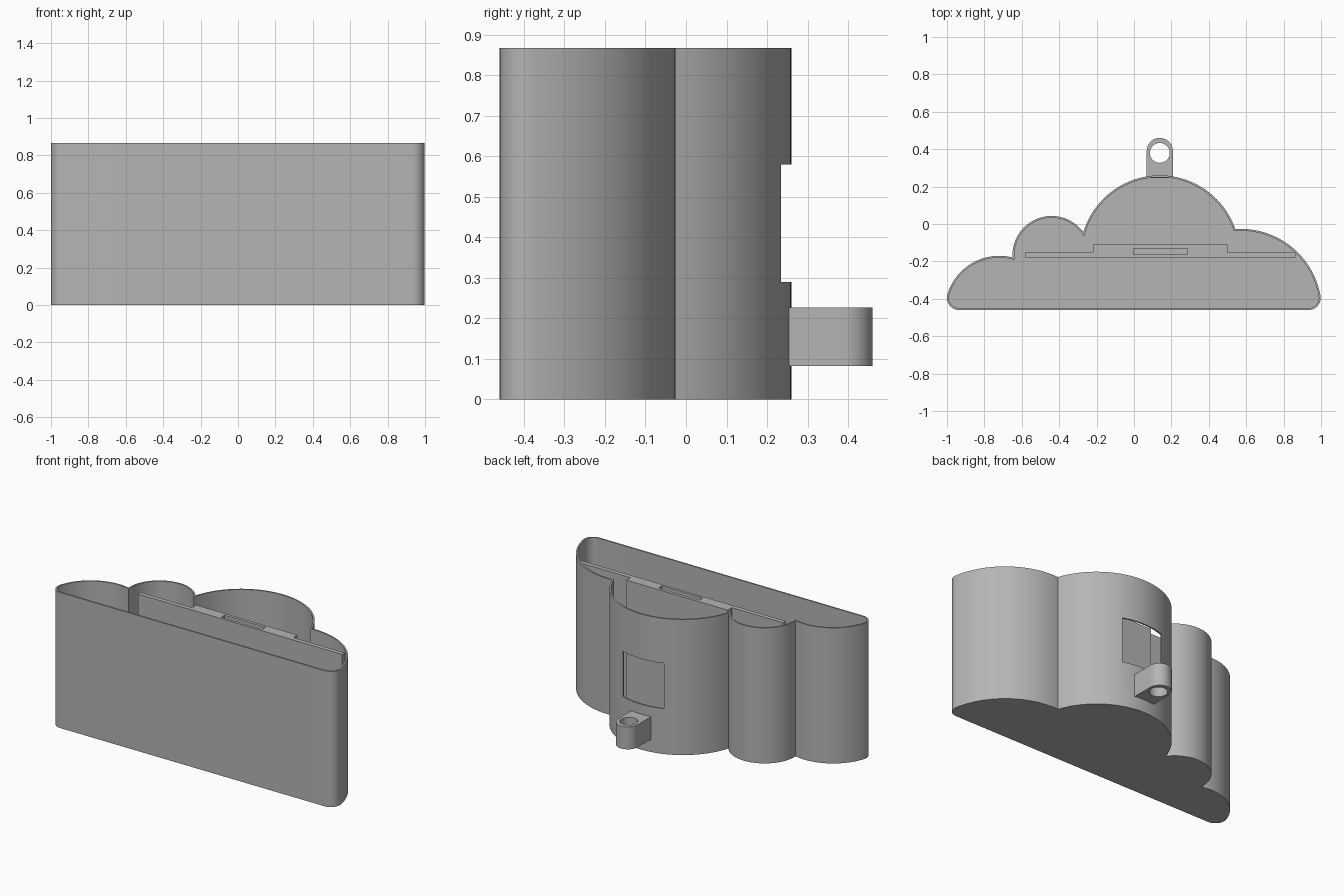
import bpy, bmesh, math
from math import cos, sin, pi, atan2, sqrt, hypot

cube = bpy.data.objects.get("Cube")
if cube:
    bpy.data.objects.remove(cube, do_unlink=True)

HEIGHT, WALL, FRONT, FILLET = 0.867, 0.01, -0.46, 0.065
LOBES = [(-0.72, -0.46, 0.29), (-0.44, -0.167, 0.21),
         (0.138, -0.167, 0.427), (0.57, -0.46, 0.434)]

grey = bpy.data.materials.new("matte grey")
grey.use_nodes = True
COLOUR = (0.46, 0.46, 0.46, 1)
grey.diffuse_color = COLOUR
grey.node_tree.nodes["Principled BSDF"].inputs["Base Color"].default_value = COLOUR


def arc(cx, cy, r, a0, a1, steps):
    return [(cx + r * cos(a0 + (a1 - a0) * i / steps),
             cy + r * sin(a0 + (a1 - a0) * i / steps)) for i in range(steps + 1)]


def rect(x0, x1, y0, y1):
    return [(x0, y0), (x1, y0), (x1, y1), (x0, y1)]


def crossing(a, b):
    """Outer meeting point of two neighbouring lobes."""
    dx, dy = b[0] - a[0], b[1] - a[1]
    d = hypot(dx, dy)
    along = (a[2] ** 2 - b[2] ** 2 + d * d) / (2 * d)
    up = sqrt(a[2] ** 2 - along ** 2)
    return a[0] + (along * dx - up * dy) / d, a[1] + (along * dy + up * dx) / d


def cloud(inset):
    """Cloud outline, clockwise from the front left corner."""
    lobes = [(x, y, r - inset) for x, y, r in LOBES]
    f = FILLET - inset
    corners = []
    for (x, y, r), side in ((LOBES[0], -1), (LOBES[-1], 1)):
        reach = sqrt((r - FILLET) ** 2 - FILLET ** 2)
        corners.append((x + side * reach, FRONT + FILLET))
    joints = [corners[0]] + [crossing(a, b) for a, b in zip(lobes, lobes[1:])] + [corners[1]]
    points, start = [], 1.5 * pi
    for i, (x, y, r) in enumerate(lobes):
        a0 = atan2(joints[i][1] - y, joints[i][0] - x) % (2 * pi)
        a1 = atan2(joints[i + 1][1] - y, joints[i + 1][0] - x)
        if i == 0:
            points += arc(*corners[0], f, start, a0, 10)
        points += arc(x, y, r, a0, a1, 40)[1:]
    return points + arc(*corners[1], f, a1, -pi / 2, 10)[1:]


def prism(name, loops, z0, z1):
    """Extrude a flat profile; loops after the first are holes."""
    curve = bpy.data.curves.new(name, 'CURVE')
    curve.dimensions, curve.fill_mode = '2D', 'BOTH'
    curve.extrude = (z1 - z0) / 2
    for loop in loops:
        spline = curve.splines.new('POLY')
        spline.points.add(len(loop) - 1)
        for point, (x, y) in zip(spline.points, loop):
            point.co = (x, y, 0, 1)
        spline.use_cyclic_u = True
    temp = bpy.data.objects.new(name + " profile", curve)
    mesh = bpy.data.meshes.new_from_object(temp)
    bpy.data.objects.remove(temp)
    bpy.data.curves.remove(curve)
    bm = bmesh.new()
    bm.from_mesh(mesh)
    bmesh.ops.remove_doubles(bm, verts=bm.verts, dist=0.0001)
    bmesh.ops.translate(bm, verts=bm.verts, vec=(0, 0, (z0 + z1) / 2))
    bmesh.ops.recalc_face_normals(bm, faces=bm.faces)
    bm.to_mesh(mesh)
    bm.free()
    mesh.name = name
    mesh.materials.clear()
    mesh.materials.append(grey)
    obj = bpy.data.objects.new(name, mesh)
    bpy.context.collection.objects.link(obj)
    return obj


def activate(obj):
    bpy.ops.object.select_all(action='DESELECT')
    obj.select_set(True)
    bpy.context.view_layer.objects.active = obj


def cut(obj, cutter):
    cutter.hide_render = True
    mod = obj.modifiers.new("cut", 'BOOLEAN')
    mod.operation, mod.solver, mod.object = 'DIFFERENCE', 'EXACT', cutter
    activate(obj)
    bpy.ops.object.modifier_apply(modifier=mod.name)
    bpy.data.objects.remove(cutter, do_unlink=True)


# Open cloud-shaped box with a window in the back
box = prism("cloud_box", [cloud(0)], 0, HEIGHT)
cut(box, prism("cavity", [cloud(WALL)], 0.02, HEIGHT + 0.1))
cut(box, prism("window_cutter", [rect(-0.007, 0.283, 0.1, 0.4)], 0.29, 0.58))

# Upright divider with a thicker middle and a narrow slot
divider = prism("divider", [
    [(-0.582, -0.18), (0.863, -0.18), (0.863, -0.152), (0.499, -0.152),
     (0.499, -0.11), (-0.218, -0.11), (-0.218, -0.152), (-0.582, -0.152)],
    rect(-0.004, 0.285, -0.163, -0.13)], 0.015, 0.845)

# Hanging loop on the back
loop_shape = arc(0.138, 0.39, 0.07, 0, pi, 24) + [(0.068, 0.245), (0.208, 0.245)]
loop = prism("hanging_loop", [loop_shape, arc(0.138, 0.38, 0.053, 0, 2 * pi, 32)[:-1]],
             0.083, 0.227)

for part in (box, divider, loop):
    activate(part)
    bpy.ops.object.shade_smooth_by_angle(angle=math.radians(30))
